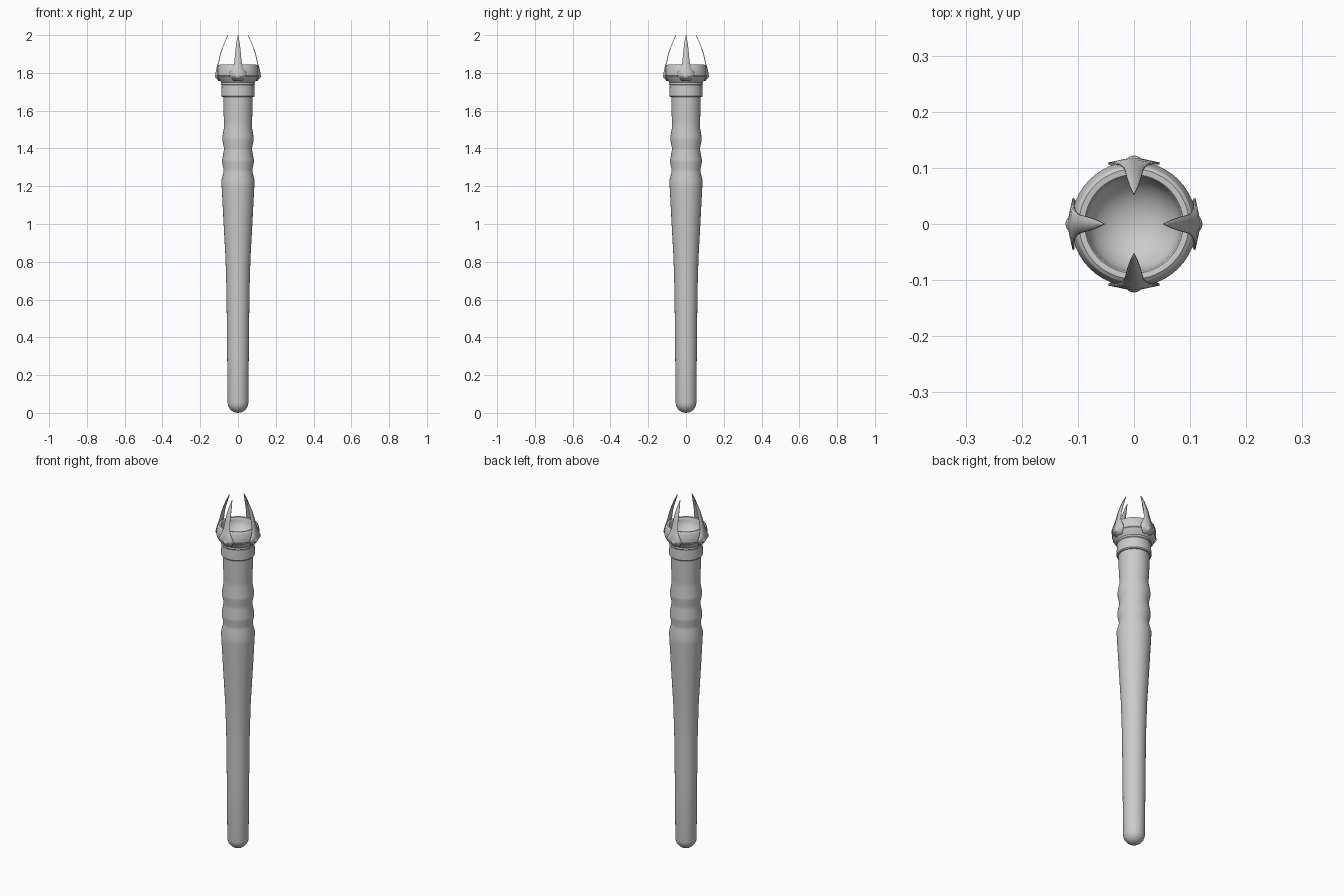
import bpy, bmesh, math

if "Cube" in bpy.data.objects:
    bpy.data.objects.remove(bpy.data.objects["Cube"])

def finish(ob, angle=30):
    bpy.ops.object.select_all(action='DESELECT')
    ob.select_set(True)
    bpy.context.view_layer.objects.active = ob
    bpy.ops.object.shade_smooth_by_angle(angle=math.radians(angle))

def make(name, bm):
    bmesh.ops.remove_doubles(bm, verts=bm.verts, dist=1e-5)
    bmesh.ops.recalc_face_normals(bm, faces=bm.faces)
    me = bpy.data.meshes.new(name)
    bm.to_mesh(me)
    bm.free()
    ob = bpy.data.objects.new(name, me)
    bpy.context.collection.objects.link(ob)
    return ob

def lathe(name, profile, n=48, angle=30):
    bm = bmesh.new()
    vs = [bm.verts.new((r, 0, z)) for r, z in profile]
    es = [bm.edges.new(p) for p in zip(vs, vs[1:])]
    bmesh.ops.spin(bm, geom=vs + es, cent=(0, 0, 0), axis=(0, 0, 1),
                   angle=2 * math.pi, steps=n)
    ob = make(name, bm)
    finish(ob, angle)
    return ob

# Tapered shaft with rounded foot and ringed grip
foot = [(0.055 * math.sin(math.radians(a)), 0.055 - 0.055 * math.cos(math.radians(a)))
        for a in range(0, 91, 15)]
lathe("shaft", foot + [
    (0.058, 0.4), (0.061, 0.65), (0.066, 0.82), (0.076, 1.0), (0.086, 1.19),
    (0.088, 1.23), (0.077, 1.275), (0.076, 1.29), (0.084, 1.325), (0.084, 1.34),
    (0.075, 1.39), (0.075, 1.405), (0.083, 1.445), (0.083, 1.46), (0.074, 1.51),
    (0.074, 1.54), (0.077, 1.6), (0.078, 1.68), (0, 1.68)])

# Collar below the crown
lathe("collar", [(0, 1.672), (0.084, 1.672), (0.088, 1.677), (0.086, 1.735),
                 (0.089, 1.739), (0.088, 1.75), (0, 1.75)])

# Crown cup with a hollow bowl
bowl = [(0.085 * math.cos(math.radians(a)), 1.838 - 0.075 * math.sin(math.radians(a)))
        for a in range(0, 91, 10)]
lathe("crown_cup", [(0, 1.745), (0.087, 1.748), (0.098, 1.762), (0.109, 1.78),
                    (0.108, 1.784), (0.112, 1.79), (0.112, 1.805), (0.109, 1.825),
                    (0.104, 1.839), (0.098, 1.844), (0.088, 1.843)] + bowl)

# Four curved claws: rows of (z, centre radius, edge radius drop, half width)
rows = [(1.757, 0.103, 0.006, 0.022), (1.785, 0.118, 0.010, 0.046),
        (1.80, 0.117, 0.009, 0.044), (1.82, 0.113, 0.005, 0.033),
        (1.838, 0.108, 0.002, 0.024), (1.86, 0.102, 0.001, 0.019),
        (1.89, 0.096, 0.001, 0.016), (1.925, 0.085, 0.001, 0.013),
        (1.96, 0.071, 0, 0.009), (1.985, 0.060, 0, 0.004), (2.0, 0.053, 0, 0.0005)]
for i in range(4):
    a = i * math.pi / 2
    bm = bmesh.new()
    grid = [[bm.verts.new((r - abs(s) * drop, s * w, z)) for s in (-1, 0, 1)]
            for z, r, drop, w in rows]
    for lo, hi in zip(grid, grid[1:]):
        for k in range(2):
            bm.faces.new((lo[k], lo[k + 1], hi[k + 1], hi[k]))
    claw = make(f"claw_{i + 1}", bm)
    claw.rotation_euler.z = a
    sol = claw.modifiers.new("thickness", 'SOLIDIFY')
    sol.thickness = 0.003
    sol.offset = 0
    finish(claw)

    # Round stud at the claw root
    bpy.ops.mesh.primitive_uv_sphere_add(
        segments=20, ring_count=12, radius=0.018,
        location=(0.104 * math.cos(a), 0.104 * math.sin(a), 1.785))
    stud = bpy.context.object
    stud.name = f"stud_{i + 1}"
    finish(stud)
